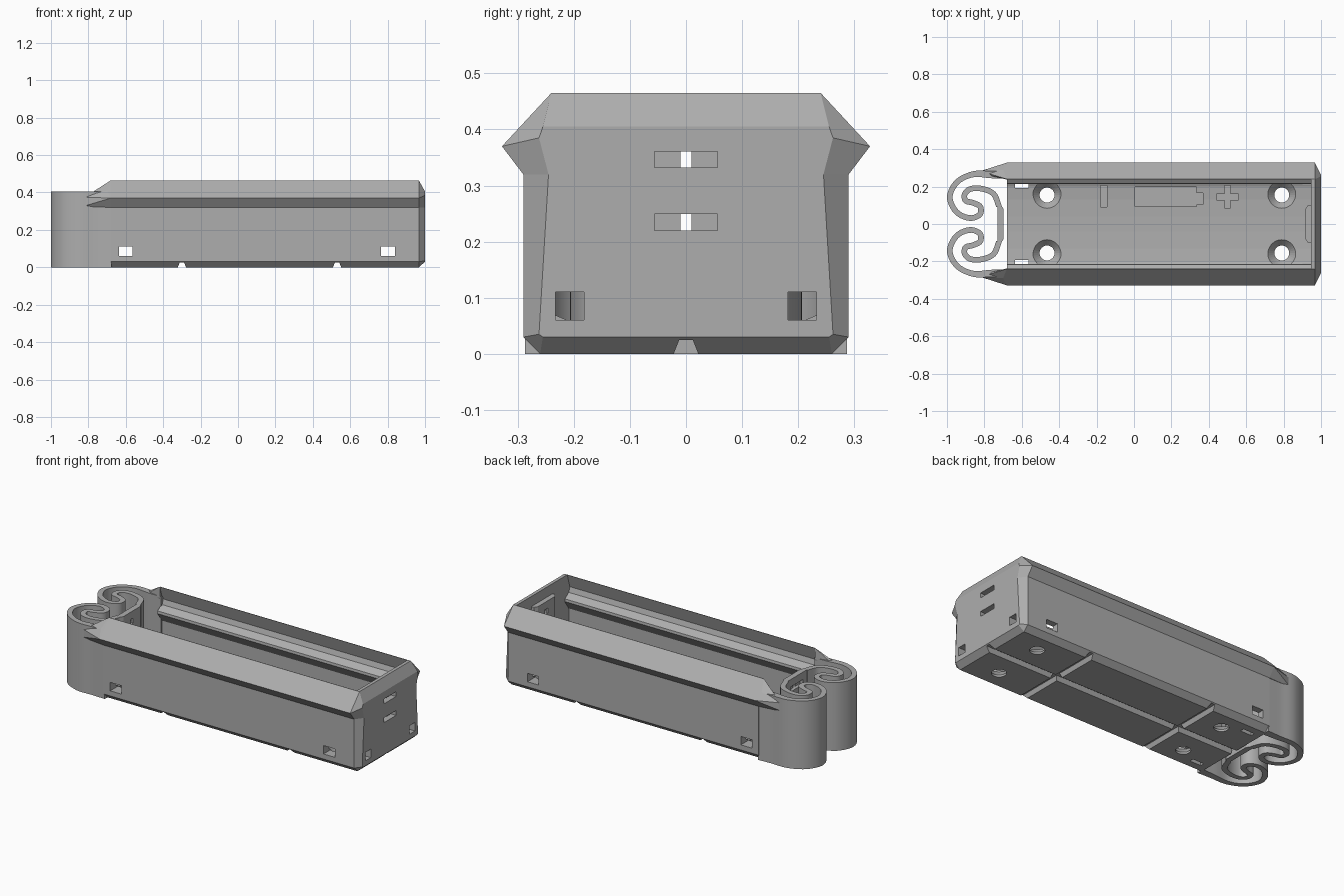
import bpy, bmesh, math
from mathutils import Vector

if "Cube" in bpy.data.objects:
    bpy.data.objects.remove(bpy.data.objects["Cube"])

grey = bpy.data.materials.new("warm grey plastic")
grey.diffuse_color = (0.42, 0.42, 0.42, 1)
grey.use_nodes = True
grey.node_tree.nodes["Principled BSDF"].inputs["Base Color"].default_value = grey.diffuse_color


def finish(name, bm, smooth=None):
    bmesh.ops.recalc_face_normals(bm, faces=bm.faces[:])
    me = bpy.data.meshes.new(name)
    bm.to_mesh(me)
    bm.free()
    ob = bpy.data.objects.new(name, me)
    bpy.context.collection.objects.link(ob)
    me.materials.append(grey)
    if smooth:
        activate(ob)
        bpy.ops.object.shade_smooth_by_angle(angle=math.radians(smooth))
    return ob


def activate(ob):
    bpy.ops.object.select_all(action='DESELECT')
    ob.select_set(True)
    bpy.context.view_layer.objects.active = ob


def loft(name, rings, smooth=None):
    """Skin a list of equal-length closed rings and cap both ends."""
    bm = bmesh.new()
    vs = [[bm.verts.new(p) for p in r] for r in rings]
    n = len(rings[0])
    for a, b in zip(vs, vs[1:]):
        for i in range(n):
            j = (i + 1) % n
            bm.faces.new((a[i], a[j], b[j], b[i]))
    bm.faces.new(vs[0])
    bm.faces.new(vs[-1])
    return finish(name, bm, smooth)


def section(x, half):
    """Symmetric YZ ring from a half profile."""
    return [(x, y, z) for y, z in half] + [(x, -y, z) for y, z in reversed(half)]


def box(x0, x1, y0, y1, z0, z1, name="cutter"):
    return loft(name, [[(x0, y0, z), (x1, y0, z), (x1, y1, z), (x0, y1, z)] for z in (z0, z1)])


def disc(x, y, r, z, n=32):
    return [(x + r * math.cos(2 * math.pi * i / n), y + r * math.sin(2 * math.pi * i / n), z)
            for i in range(n)]


def cut(ob, cutters):
    for c in cutters:
        m = ob.modifiers.new("cut", 'BOOLEAN')
        m.operation, m.solver, m.object = 'DIFFERENCE', 'EXACT', c
        activate(ob)
        bpy.ops.object.modifier_apply(modifier=m.name)
        bpy.data.objects.remove(c)


# Tray shell with snap rails and a chamfered closed end
outer = [(.26, 0), (.29, .03), (.29, .32), (.328, .37), (.24, .465)]
end = [(.255, .03), (.262, .035), (.245, .32), (.262, .385), (.255, .405)]
tray = loft("tray", [section(-.68, outer), section(.967, outer), section(1, end)])

# Cavity with inner ridges, open at the spring end
inner = [(.04, .045), (.13, .048), (.2, .055), (.235, .07), (.252, .1), (.252, .26),
         (.214, .315), (.216, .33), (.252, .355), (.262, .385), (.236, .47), (.236, .55)]
cuts = [loft("cutter", [section(-.8, inner), section(.947, inner)])]

# Underside wire channels
groove = [(.026, -.01), (.012, .025)]
cuts.append(loft("cutter", [section(-.8, groove), section(1.1, groove)]))
for gx in (-.3, .53):
    cuts.append(loft("cutter", [[(gx + p[1], y, p[2]) for p in section(0, groove)]
                                for y in (-.4, .4)]))

# Strap windows through sides, floor and closed end
for x in (-.6, .802):
    cuts.append(box(x - .037, x + .037, -.4, .4, .06, .11))
for s in (-1, 1):
    y = sorted((s * .193, s * .217))
    cuts.append(box(-.637, -.563, y[0], y[1], -.1, .1))
    y = sorted((s * .182, s * .233))
    cuts.append(box(.9, 1.1, y[0], y[1], .06, .11))
    # Countersunk screw holes
    for x in (-.465, .79):
        cuts.append(loft("cutter", [disc(x, s * .155, r, z) for r, z in
                                    ((.04, -.05), (.04, .012), (.076, .052), (.076, .09))]))

# Contact slots in the end wall: wide pocket, narrow passage
for z in (.22, .332):
    cuts.append(box(.966, 1.1, -.056, .056, z, z + .029))
    cuts.append(box(.85, 1.05, -.01, .01, z, z + .029))

# Engraved minus, cell outline and plus on the floor
d = .038
cuts += [box(-.178, -.145, .09, .205, d, .1)]
cell = [(.005, .093), (.335, .093), (.335, .105), (.37, .105), (.37, .125), (.38 - .01, .165),
        (.335, .165), (.335, .198), (.005, .198)]
cuts.append(loft("cutter", [[(x, y, z) for x, y in cell] for z in (d, .1)]))
a, b = .06, .016
plus = [(a, b), (b, b), (b, a), (-b, a), (-b, b), (-a, b),
        (-a, -b), (-b, -b), (-b, -a), (b, -a), (b, -b), (a, -b)]
cuts.append(loft("cutter", [[(.5 + x, .145 + y, z) for x, y in plus] for z in (d, .1)]))
cut(tray, cuts)


# Contact blocks at both ends, with rounded corners facing the cell
def contact(name, back, front, z0, z1):
    k = (front - back) * .6
    pts = [(back, -.1), (back + k, -.1), (front, -.08), (front, .08), (back + k, .1), (back, .1)]
    ob = loft(name, [[(x, y, z) for x, y in pts] for z in (z0, z1)])
    lo, hi = min(back, front) - .05, max(back, front) + .05
    cut(ob, [box(lo, hi, -.012, .012, z, z + .029) for z in (.22, .332)])
    cut(ob, [box(*sorted((back - (front - back), back + k)), -.056, .056, z, z + .029)
             for z in (.22, .332)])


contact("fixed_contact", .95, .917, .045, .405)
contact("spring_contact", -.73, -.697, 0, .405)


# Scroll springs: a constant-thickness ribbon along a smooth path
path = [(-.675, .264), (-.76, .264), (-.86, .266), (-.945, .225), (-.985, .145), (-.95, .065),
        (-.88, .032), (-.825, .05), (-.822, .092), (-.86, .113), (-.9, .125), (-.905, .16),
        (-.872, .188), (-.81, .188), (-.75, .16), (-.722, .095)]


def smooth_path(pts, steps=6):
    p = [Vector(q) for q in pts]
    p = [2 * p[0] - p[1]] + p + [2 * p[-1] - p[-2]]
    out = []
    for i in range(1, len(p) - 2):
        a, b, c, e = p[i - 1:i + 3]
        for k in range(steps):
            t = k / steps
            out.append(.5 * (2 * b + (c - a) * t + (2 * a - 5 * b + 4 * c - e) * t * t
                             + (3 * b - a - 3 * c + e) * t ** 3))
    return out + [p[-2]]


line = smooth_path(path)
for side, s in (("left", 1), ("right", -1)):
    rings = []
    for i, p in enumerate(line):
        t = (line[min(i + 1, len(line) - 1)] - line[max(i - 1, 0)]).normalized()
        n = Vector((-t.y, t.x))
        w = max(.015, .023 - .008 * i / 14)
        q, r = p + n * w, p - n * w
        rings.append([(q.x, s * q.y, 0), (r.x, s * r.y, 0),
                      (r.x, s * r.y, .405), (q.x, s * q.y, .405)])
    loft(side + "_scroll_spring", rings, 35)

    # Tapered rail tip that fades into the spring arm
    bm = bmesh.new()
    for x, y, z in ((-.68, .26, .32), (-.68, .29, .32), (-.68, .328, .37), (-.68, .24, .465),
                    (-.68, .238, .40), (-.7, .25, .41), (-.7, .29, .41), (-.83, .28, .325),
                    (-.83, .27, .35), (-.82, .283, .375)):
        bm.verts.new((x, s * y, z))
    bmesh.ops.convex_hull(bm, input=bm.verts[:])
    finish(side + "_rail_tip", bm)
